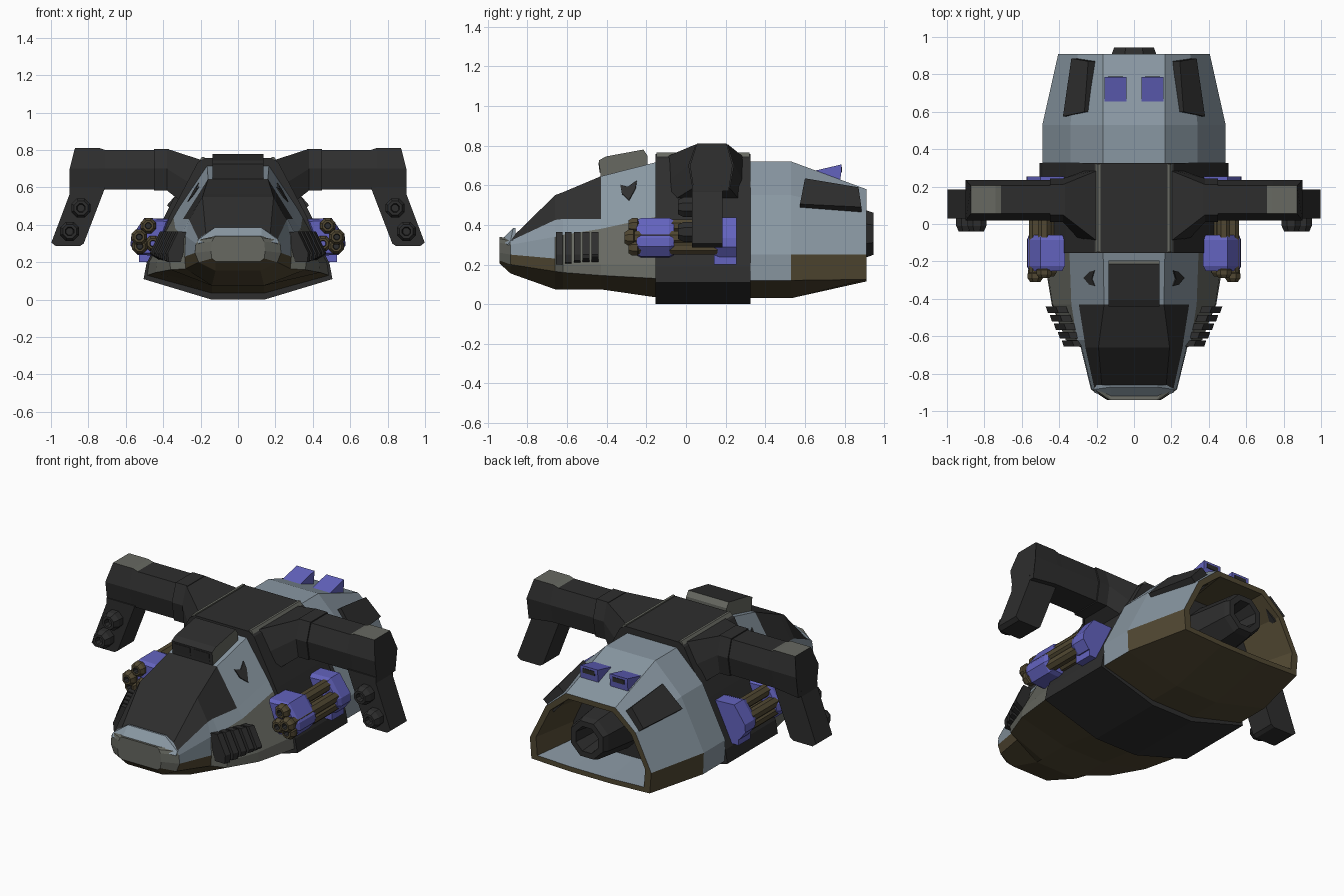
import bpy, bmesh, math
from mathutils import Vector

if "Cube" in bpy.data.objects:
    bpy.data.objects.remove(bpy.data.objects["Cube"])

COLORS = {
    "pale_blue_grey": (0.25, 0.31, 0.36), "warm_grey": (0.135, 0.14, 0.12),
    "charcoal": (0.027, 0.027, 0.027), "olive_brown": (0.082, 0.064, 0.032),
    "violet": (0.125, 0.125, 0.52),
}
MATS = []
for key, c in COLORS.items():
    m = bpy.data.materials.new(key)
    m.diffuse_color = (*c, 1)
    m.use_nodes = True
    m.node_tree.nodes["Principled BSDF"].inputs["Base Color"].default_value = m.diffuse_color
    MATS.append(m)
PALE, GREY, DARK, OLIVE, VIOLET = range(5)


def loft(name, rings, rule, mirror=False):
    """Skin rings of 3D points; rule is a colour index or f(ring, strip, normal, centre)."""
    bm = bmesh.new()
    vs = [[bm.verts.new(p) for p in r] for r in rings]
    n = len(vs[0])
    tags = [(bm.faces.new(vs[0]), -1, 0), (bm.faces.new(vs[-1]), -2, 0)]
    for i in range(len(vs) - 1):
        for j in range(n):
            k = (j + 1) % n
            f = bm.faces.new((vs[i][j], vs[i][k], vs[i + 1][k], vs[i + 1][j]))
            tags.append((f, i, j))
    bmesh.ops.recalc_face_normals(bm, faces=bm.faces)
    for f, i, j in tags:
        f.material_index = rule if isinstance(rule, int) else rule(i, j, f.normal, f.calc_center_median())
    me = bpy.data.meshes.new(name)
    bm.to_mesh(me)
    bm.free()
    for m in MATS:
        me.materials.append(m)
    ob = bpy.data.objects.new(name, me)
    bpy.context.collection.objects.link(ob)
    if mirror:
        mod = ob.modifiers.new("mirror", "MIRROR")
        mod.use_mirror_merge = False
    return ob


def hull_ring(y, half):
    """Full section from its right half, listed bottom to top."""
    return [(x, y, z) for x, z in half] + [(-x, y, z) for x, z in reversed(half)]


def strip(j, n):
    """Strip number of a symmetric ring: -1 bottom, n-1 top."""
    return j if j < n else 2 * n - 2 - j


def along_y(pts, y):
    return [(x, y, z) for x, z in pts]


def along_x(pts, x):
    return [(x, y, z) for y, z in pts]


def tube(name, x, z, steps, rule, sides=8, mirror=True):
    """Turned part along y; steps are (y, radius)."""
    rings = [[(x + r * math.cos(math.tau * (k + .5) / sides), y,
               z + r * math.sin(math.tau * (k + .5) / sides)) for k in range(sides)] for y, r in steps]
    return loft(name, rings, rule, mirror)


# Nose and cockpit hull
nose = [
    (-.94, [(.12, .205), (.14, .22), (.145, .26), (.14, .31), (.13, .33), (.12, .34)]),
    (-.885, [(.12, .155), (.21, .2), (.23, .25), (.225, .3), (.21, .32), (.17, .33)]),
    (-.66, [(.14, .075), (.28, .165), (.285, .23), (.28, .34), (.26, .425), (.19, .55)]),
    (-.62, [(.14, .075), (.36, .16), (.365, .2), (.305, .35), (.265, .43), (.185, .565)]),
    (-.43, [(.14, .075), (.44, .145), (.435, .2), (.335, .38), (.295, .43), (.16, .645)]),
    (-.155, [(.14, .035), (.485, .13), (.475, .2), (.345, .44), (.31, .5), (.165, .715)]),
]


def nose_rule(i, j, n, c):
    s = strip(j, 6)
    if i == -1:
        return GREY
    if i == -2:
        return DARK
    if s < 1:
        return OLIVE
    if i == 0:
        return GREY
    if s == 1:
        return OLIVE if i < 2 else GREY
    if s == 2:
        return PALE if i < 2 else GREY
    if s >= 4 and i < 4:
        return DARK
    return PALE


loft("nose_hull", [hull_ring(y, h) for y, h in nose], nose_rule)

# Raised lip in front of the canopy
low = [(-.9, .3), (-.885, .32), (-.86, .325), (-.86, .29)]
high = [(-.935, .32), (-.872, .385), (-.86, .385), (-.86, .29)]
loft("nose_lip", [along_x(low, -.215), along_x(high, -.125), along_x(high, .125), along_x(low, .215)], PALE)

# Roof box above the cockpit, with two front windows
box = [(-.44, .725), (-.43, .64), (-.195, .69), (-.195, .75), (-.215, .78), (-.405, .745)]
loft("roof_box", [along_x(box, -.135), along_x(box, .135)],
     lambda i, j, n, c: GREY if abs(n.x) > .5 or n.y > .3 else DARK)
win = [(-.442, .715), (-.436, .665), (-.43, .665), (-.43, .715)]
loft("roof_box_window", [along_x(win, .012), along_x(win, .115)], DARK, True)

# Triangular mark on the cockpit side, laid on the hull facet
a, b, c, d = [Vector(p) for p in ((.295, -.43, .43), (.31, -.155, .5), (.165, -.155, .715), (.16, -.43, .645))]
nrm = (b - a).cross(d - a).normalized()


def on_facet(u, v, h):
    return (a.lerp(b, u).lerp(d.lerp(c, u), v)) + nrm * h


tri = [(.36, .68), (.5, .58), (.66, .68), (.64, .5), (.52, .26), (.39, .46)]
loft("side_mark", [[on_facet(u, v, h) for u, v in tri] for h in (-.004, .005)], DARK, True)

# Slatted grilles on the cheeks
for k in range(5):
    t = k / 4
    y, x = -.635 + .18 * t, .325 + .085 * t
    sec = [(x - .06, .36), (x - .005, .365), (x + .05, .25), (x + .045, .2 + .04 * t), (x - .02, .2)]
    loft(f"grille_slat_{k + 1}", [along_y(sec, y - .021), along_y([(p + .012, q) for p, q in sec], y + .013)], DARK, True)

# Middle hull section
mid = [(.14, 0), (.505, .11), (.49, .19), (.36, .46), (.215, .735), (.18, .757)]
loft("middle_hull", [hull_ring(y, mid) for y in (-.155, .325)], DARK)
trim = [(.178, .75), (.178, .764), (.192, .764), (.206, .745)]
loft("roof_trim", [along_y(trim, -.15), along_y(trim, .32)], GREY, True)

# Rear hull with hollow exhaust bay
r1 = [(.14, .03), (.485, .12), (.49, .25), (.34, .55), (.165, .72)]
r2 = [(.14, .115), (.395, .125), (.405, .25), (.3, .465), (.165, .58)]
inset = [(x * .9, .34 + (z - .34) * .87) for x, z in r2]
deep = [(x * .75, .35 + (z - .35) * .8) for x, z in r2]


def rear_rule(i, j, n, c):
    s = strip(j, 5)
    if i < 0:
        return DARK
    if i == 2:
        return OLIVE
    if i == 3:
        return PALE if s < 1 else OLIVE
    if s < 1 or (s == 1 and i == 1):
        return OLIVE
    return PALE


loft("rear_hull", [hull_ring(y, h) for y, h in
                   ((.325, r1), (.53, r1), (.91, r2), (.91, inset), (.64, deep))], rear_rule)
tube("engine_nozzle", 0, .355, [(.63, .16), (.8, .14), (.91, .128), (.945, .115), (.945, .08), (.8, .06)],
     DARK, 8, False)

# Roof vents and shoulder intakes on the rear hull
vent = [(.635, .67), (.785, .705), (.785, .68), (.775, .6), (.66, .62)]
loft("roof_vent", [along_x(vent, .04), along_x(vent, .158)], VIOLET, True)
slot = [(.78, .692), (.788, .692), (.788, .665), (.78, .665)]
loft("roof_vent_slot", [along_x(slot, .06), along_x(slot, .138)], DARK, True)
top = [(.265, .6, .635), (.245, .87, .59), (.335, .885, .49), (.38, .575, .505), (.35, .63, .49)][:4]
loft("shoulder_intake", [[(x - .07, y, z - .06) for x, y, z in top], top], DARK, True)

# Wing root, collar, arm
root = [(-.12, .735, .2), (.3, .735, .2), (.3, .6, .26), (.3, .49, .3), (-.12, .49, .3), (-.12, .6, .26)]
arm = [(.055, .8), (.205, .8), (.235, .7), (.215, .59), (.04, .59), (.02, .7)]
collar = [(.13 + (y - .13) * 1.08, .695 + (z - .695) * 1.06) for y, z in arm]
loft("wing_root", [[(x - .04, y, z) for y, z, x in root], along_x(collar, .38)], DARK, True)
loft("wing_collar", [along_x(collar, .37), along_x(collar, .45)], DARK, True)
tip = [(y, z + .01 if z > .75 else z) for y, z in arm]
loft("wing_arm", [along_x(arm, .44), along_x(arm, .71), along_x(tip, .74),
                  [(.872 if z > .75 else .9, y, z if z > .6 else .57) for y, z in tip]],
     lambda i, j, n, c: GREY if n.z > .6 and c.x > .72 else DARK, True)

# Hanging wing pylon with two stub guns
pyl = [(.71, .6), (.9, .6), (.9, .565), (.998, .305), (.975, .287), (.845, .287), (.825, .3)]
loft("wing_pylon", [along_y(pyl, .03), along_y(pyl, .185)], DARK, True)
for k, (x, z) in enumerate(((.84, .49), (.9, .365))):
    tube(f"pylon_gun_{k + 1}", x, z, [(.06, .055), (-.01, .055), (-.04, .04), (-.04, .025), (-.01, .02)], DARK)

# Side cannon cluster: barrels held by two violet clamps
clamp = [(.37, .43), (.5, .435), (.57, .335), (.573, .29), (.535, .24), (.44, .235)]


def scaled(pts, s):
    return [(.48 + (x - .48) * s, .335 + (z - .335) * s) for x, z in pts]


loft("front_clamp", [along_y(scaled(clamp, .88), -.25), along_y(clamp, -.225), along_y(clamp, -.085),
                     along_y(scaled(clamp, .88), -.06)], VIOLET, True)
loft("rear_clamp", [along_y(scaled(clamp, .9), .14), along_y(scaled(clamp, 1.02), .17),
                    along_y(scaled(clamp, 1.02), .255)], VIOLET, True)
base = [(.44, .3), (.53, .26), (.53, .2), (.46, .2)]
loft("clamp_base", [along_y(base, .14), along_y(base, .255)], VIOLET, True)
for k, (x, z, f) in enumerate(((.48, .395, -.29), (.528, .335, -.31), (.525, .285, -.29), (.455, .3, -.28))):
    tube(f"cannon_barrel_{k + 1}", x, z, [(.16, .036), (f + .05, .036), (f + .045, .044), (f + .02, .044),
                                          (f, .03), (f, .018), (f + .03, .015)],
         lambda i, j, n, c: DARK if i in (-2, 5) else OLIVE)
